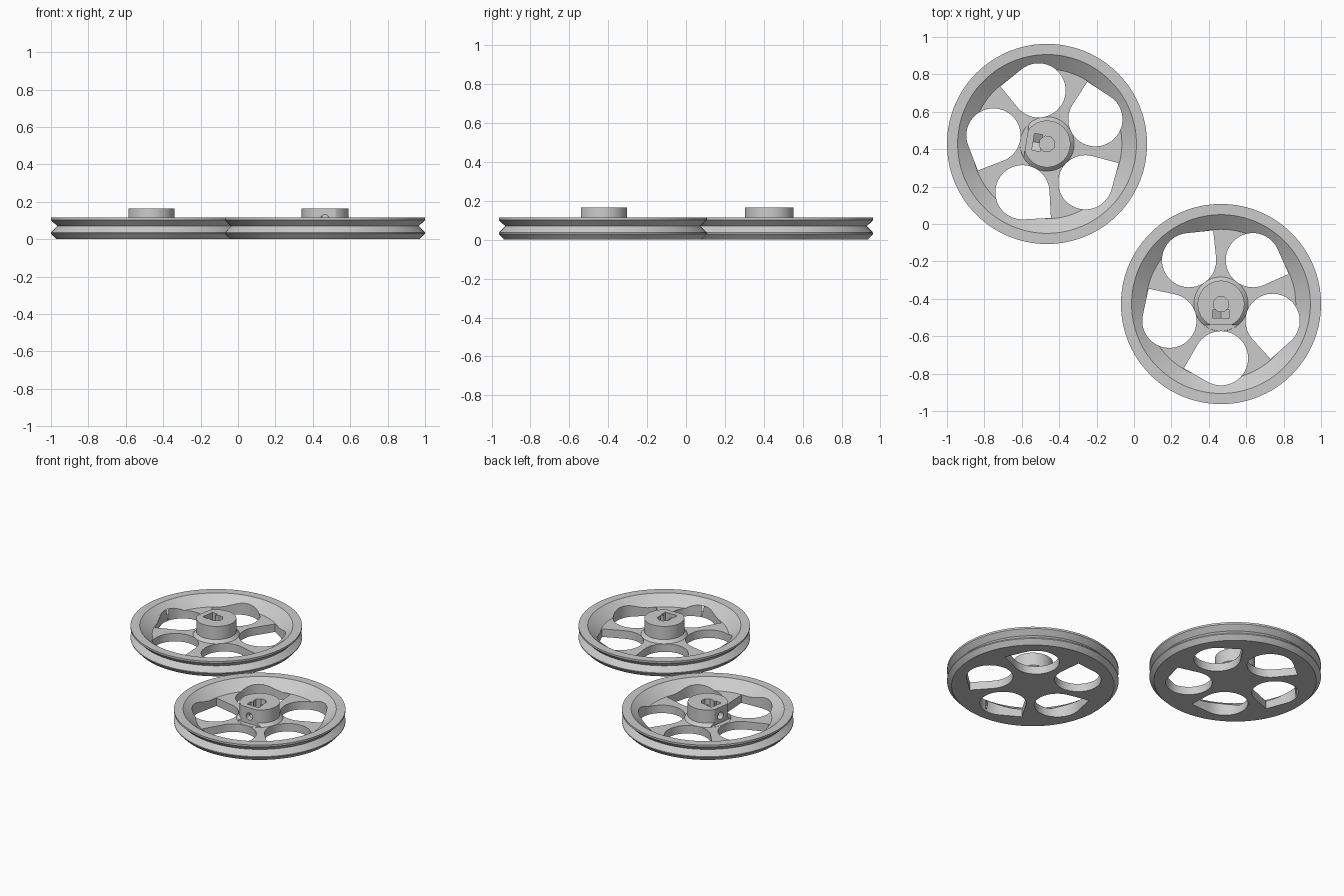
import bpy, bmesh, math
from mathutils import Matrix, Vector

if "Cube" in bpy.data.objects:
    bpy.data.objects.remove(bpy.data.objects["Cube"])

grey = bpy.data.materials.new("light_grey")
grey.diffuse_color = (0.6, 0.6, 0.6, 1)
grey.use_nodes = True
grey.node_tree.nodes["Principled BSDF"].inputs["Base Color"].default_value = grey.diffuse_color


def make_object(name, bm):
    bmesh.ops.recalc_face_normals(bm, faces=bm.faces)
    mesh = bpy.data.meshes.new(name)
    bm.to_mesh(mesh)
    bm.free()
    obj = bpy.data.objects.new(name, mesh)
    bpy.context.collection.objects.link(obj)
    return obj


def lathe(name, profile, steps=120):
    """Spin a closed-on-axis profile around z."""
    bm = bmesh.new()
    verts = [bm.verts.new((r, 0, z)) for r, z in profile]
    edges = [bm.edges.new(p) for p in zip(verts, verts[1:])]
    bmesh.ops.spin(bm, geom=verts + edges, cent=(0, 0, 0), axis=(0, 0, 1),
                   angle=2 * math.pi, steps=steps)
    bmesh.ops.remove_doubles(bm, verts=bm.verts, dist=1e-4)
    return make_object(name, bm)


def prism(name, outline, depth, matrix=Matrix()):
    """Extrude a 2D outline along local z, then place it."""
    bm = bmesh.new()
    face = bm.faces.new([bm.verts.new((x, y, 0)) for x, y in outline])
    top = bmesh.ops.extrude_face_region(bm, geom=[face])["geom"]
    bmesh.ops.translate(bm, vec=(0, 0, depth),
                        verts=[v for v in top if isinstance(v, bmesh.types.BMVert)])
    bm.transform(matrix)
    return make_object(name, bm)


def arc(radius, count, start=0.0, sweep=2 * math.pi, closed=True):
    n = count if closed else count - 1
    return [(radius * math.cos(start + sweep * i / n),
             radius * math.sin(start + sweep * i / n)) for i in range(count)]


def cut(obj, cutter):
    mod = obj.modifiers.new("cut", 'BOOLEAN')
    mod.operation, mod.solver, mod.object = 'DIFFERENCE', 'EXACT', cutter
    bpy.context.view_layer.update()
    mesh = bpy.data.meshes.new_from_object(
        obj.evaluated_get(bpy.context.evaluated_depsgraph_get()))
    obj.modifiers.clear()
    obj.data = mesh
    bpy.data.objects.remove(cutter)


# Wheel body: grooved rim, sloped inner wall, thin web, hub with a fillet
wheel = lathe("front_pulley_wheel", [
    (0, 0), (0.507, 0), (0.535, 0.030), (0.535, 0.036), (0.502, 0.070),
    (0.535, 0.102), (0.535, 0.115), (0.478, 0.115), (0.40, 0.055),
    (0.145, 0.055), (0.125, 0.075), (0.125, 0.165), (0, 0.165)])

# Five round openings, each with one square corner
R = 0.145
for k in range(5):
    a = math.radians(-90 + 72 * k)
    corner = a - math.radians(75)
    shape = arc(R, 37, corner + math.pi / 4, 1.5 * math.pi, closed=False)
    shape.append((R * math.sqrt(2) * math.cos(corner), R * math.sqrt(2) * math.sin(corner)))
    place = Matrix.Translation((0.29 * math.cos(a), 0.29 * math.sin(a), -0.1))
    cut(wheel, prism("opening_cutter", shape, 0.4, place))

# Flat on the side of the hub
cut(wheel, prism("flat_cutter", [(-0.1, -0.15), (0.1, -0.15), (0.1, -0.112), (-0.1, -0.112)],
                 0.2, Matrix.Translation((0, 0, 0.056))))
# Blind shaft bore
cut(wheel, prism("bore_cutter", arc(0.043, 8, math.pi / 8), 0.3,
                 Matrix.Translation((0, 0, 0.02))))
# Nut slot with a pointed floor, open at the top
stand = Matrix.Rotation(math.pi / 2, 4, 'X')
cut(wheel, prism("nut_cutter", [(-0.045, 0.25), (-0.045, 0.079), (0, 0.053),
                                (0.045, 0.079), (0.045, 0.25)],
                 0.043, Matrix.Translation((0, -0.032, 0)) @ stand))
# Radial screw hole through the flat
cut(wheel, prism("screw_cutter", arc(0.025, 20), 0.2,
                 Matrix.Translation((0, 0, 0.105)) @ stand))

# Second wheel is a mirrored, turned copy
twin = bpy.data.objects.new("back_pulley_wheel", wheel.data.copy())
bpy.context.collection.objects.link(twin)
twin.data.transform(Matrix.Rotation(math.radians(81), 4, 'Z') @ Matrix.Diagonal((1, -1, 1, 1)))
twin.data.flip_normals()

wheel.location = (0.465, -0.428, 0)
twin.location = (-0.465, 0.428, 0)

for obj in (wheel, twin):
    obj.data.materials.clear()
    obj.data.materials.append(grey)
    bpy.ops.object.select_all(action='DESELECT')
    obj.select_set(True)
    bpy.context.view_layer.objects.active = obj
    bpy.ops.object.shade_smooth_by_angle(angle=math.radians(25))
